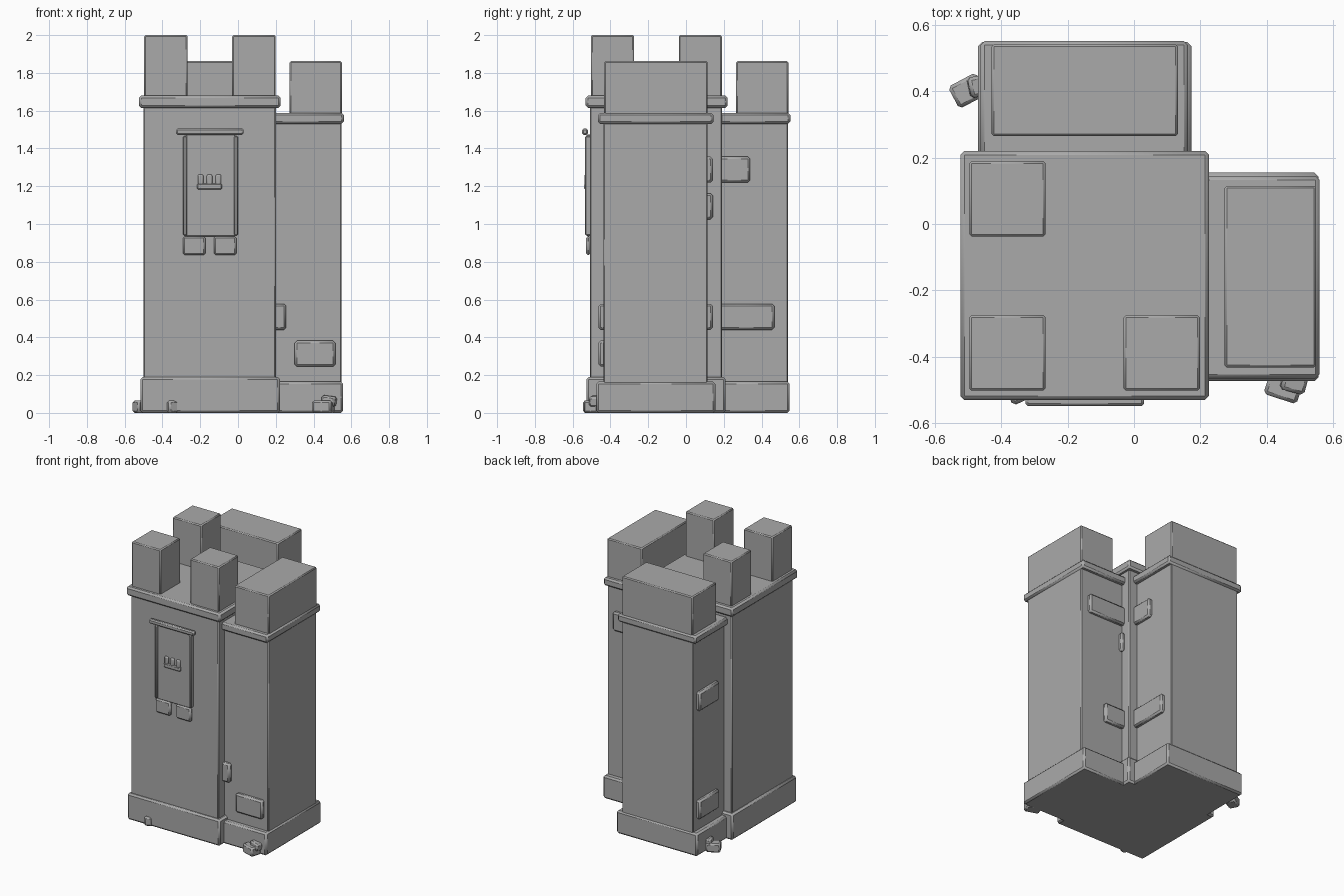
import bpy
import math

cube = bpy.data.objects.get("Cube")
if cube:
    bpy.data.objects.remove(cube)

stone = bpy.data.materials.new("grey stone")
stone.use_nodes = True
colour = (0.4, 0.4, 0.4, 1)
stone.diffuse_color = colour
stone.node_tree.nodes["Principled BSDF"].inputs["Base Color"].default_value = colour


def block(name, x, y, z, bevel=0.01, turn=0, tilt=0, segments=1):
    """Bevelled box given by its (low, high) range on each axis."""
    spans = (x, y, z)
    bpy.ops.mesh.primitive_cube_add(size=1, location=[sum(s) / 2 for s in spans])
    ob = bpy.context.object
    ob.name = name
    ob.scale = [s[1] - s[0] for s in spans]
    bpy.ops.object.transform_apply(location=False, rotation=False, scale=True)
    ob.rotation_euler = (0, math.radians(tilt), math.radians(turn))
    mod = ob.modifiers.new("worn edges", "BEVEL")
    mod.width = bevel
    mod.segments = segments
    ob.data.materials.append(stone)
    bpy.ops.object.shade_smooth_by_angle(angle=math.radians(60))
    return ob


def swap_block(name, swap, along, out, z, **kw):
    """Box whose 'along' and 'out' ranges are on x, y or exchanged."""
    x, y = (out, along) if swap else (along, out)
    return block(name, x, y, z, **kw)


# Main tower
block("tower_base", (-0.517, 0.222), (-0.527, 0.21), (0, 0.19), 0.012)
block("tower_wall", (-0.5, 0.2), (-0.508, 0.19), (0.17, 1.64), 0.006)
block("tower_cornice", (-0.524, 0.226), (-0.531, 0.221), (1.615, 1.68), 0.012)
for i, (x, y) in enumerate(((-0.497, -0.503), (-0.497, -0.038), (-0.031, -0.503))):
    block(f"tower_merlon_{i + 1}", (x, x + 0.23), (y, y + 0.228), (1.67, 2.0), 0.007)

# Two lower turrets: one on the +x side, one at the back
for label, swap, lo, hi, far in (("side", True, -0.438, 0.115, 0.548),
                                 ("back", False, -0.435, 0.133, 0.54)):
    swap_block(label + "_turret_base", swap, (lo - 0.036, hi + 0.04),
               (0.1, far + 0.009), (0, 0.165), bevel=0.012)
    swap_block(label + "_turret_wall", swap, (lo, hi), (0.1, far), (0.15, 1.55), bevel=0.006)
    swap_block(label + "_turret_cornice", swap, (lo - 0.028, hi + 0.03),
               (0.1, far + 0.012), (1.53, 1.588), bevel=0.012)
    swap_block(label + "_turret_merlon", swap, (lo + 0.005, hi),
               (far - 0.275, far + 0.002), (1.575, 1.862), bevel=0.007)

# Raised stones on the turret faces
for i, (x, y, z) in enumerate((
        ((0.18, 0.255), (-0.464, -0.42), 0.44),
        ((0.3, 0.515), (-0.464, -0.42), 0.245),
        ((0.19, 0.49), (0.09, 0.142), 1.22),
        ((0.19, 0.225), (0.09, 0.142), 1.025),
        ((0.19, 0.36), (0.09, 0.142), 0.44),
        ((0.11, 0.16), (0.17, 0.34), 1.22),
        ((0.11, 0.16), (0.17, 0.468), 0.44),
        ((-0.461, -0.41), (0.27, 0.5), 1.025),
        ((-0.461, -0.41), (0.27, 0.5), 0.245))):
    block(f"raised_stone_{i + 1}", x, y, (z, z + 0.137), 0.012)

# Hanging banner with rod, edge strips and two tails
block("banner_rod", (-0.328, 0.03), (-0.55, -0.52), (1.472, 1.505), 0.008)
block("banner_cloth", (-0.275, -0.015), (-0.526, -0.5), (0.935, 1.475), 0.004)
for i, x in enumerate((-0.29, -0.02)):
    block(f"banner_edge_{i + 1}", (x, x + 0.02), (-0.535, -0.5), (0.94, 1.465), 0.005)
for i, x in enumerate((-0.292, -0.128)):
    block(f"banner_tail_{i + 1}", (x, x + 0.12), (-0.53, -0.505), (0.835, 0.935), 0.01)

# Small three-pointed emblem
block("emblem_bar", (-0.217, -0.085), (-0.54, -0.52), (1.182, 1.214), 0.006)
for i in range(3):
    x = -0.198 + i * 0.047
    block(f"emblem_point_{i + 1}", (x - 0.015, x + 0.015), (-0.538, -0.52),
          (1.205, 1.262), 0.008, segments=2)

# Fallen stones round the foot
block("front_rubble", (-0.38, -0.325), (-0.54, -0.48), (0, 0.065), 0.01, turn=25)
block("side_rubble_low", (0.4, 0.505), (-0.53, -0.45), (0, 0.065), 0.01, turn=-18)
block("side_rubble_high", (0.445, 0.52), (-0.508, -0.445), (0.035, 0.09), 0.01, turn=-15, tilt=8)
block("back_rubble_low", (-0.55, -0.455), (0.365, 0.44), (0, 0.065), 0.01, turn=28)
block("back_rubble_high", (-0.5, -0.43), (0.385, 0.448), (0.035, 0.09), 0.01, turn=12, tilt=8)
